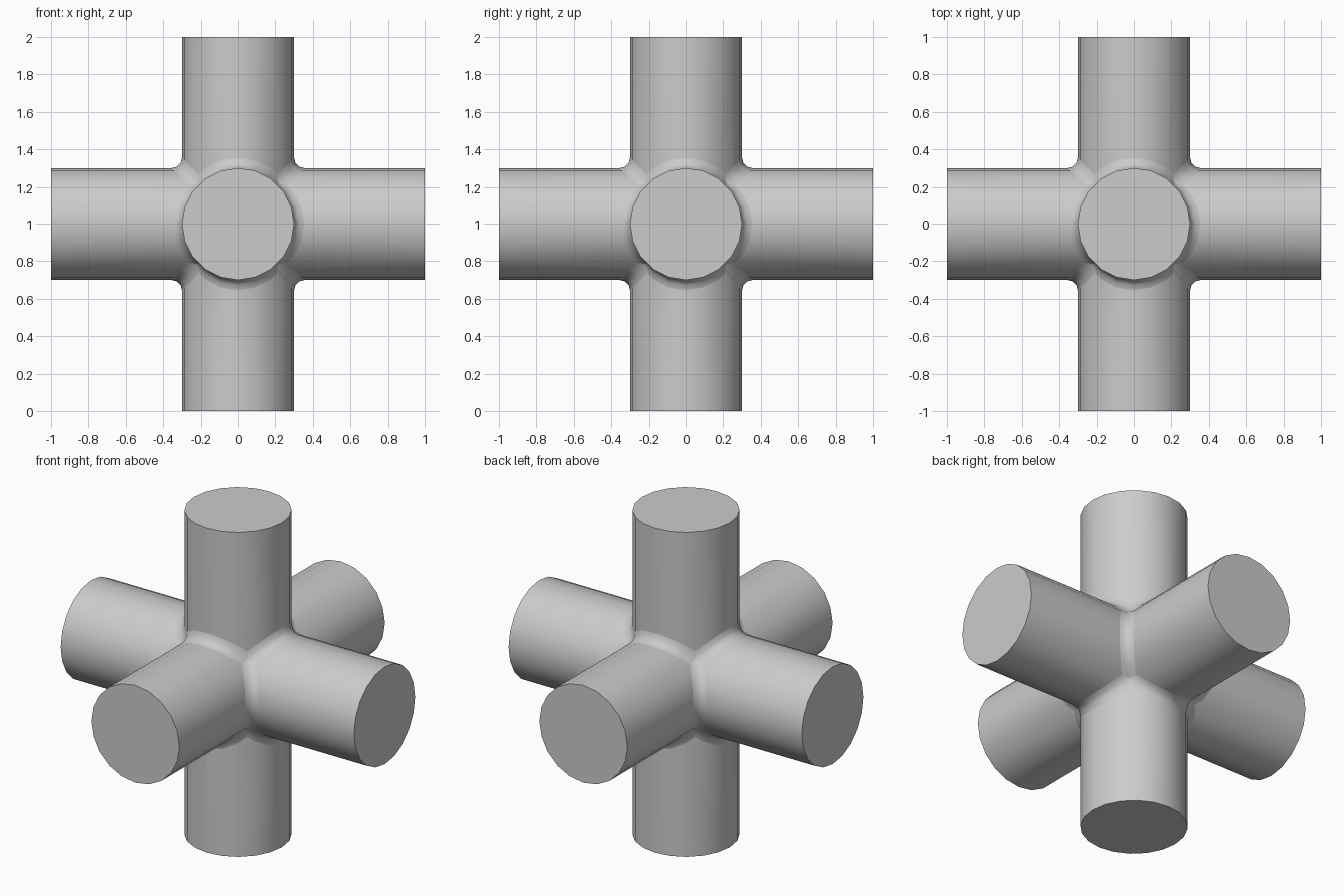
import bpy, bmesh
from math import sin, cos, pi, radians
from mathutils import Vector

if "Cube" in bpy.data.objects:
    bpy.data.objects.remove(bpy.data.objects["Cube"])

RADIUS, SIDES, FILLET, STEPS = 0.3, 20, 0.055, 3
CENTRE = Vector((0, 0, 1))

grey = bpy.data.materials.new("plain_grey")
grey.use_nodes = True
colour = (0.6, 0.6, 0.6, 1)
grey.diffuse_color = colour
grey.node_tree.nodes["Principled BSDF"].inputs["Base Color"].default_value = colour


def make_object(name, bm):
    bmesh.ops.recalc_face_normals(bm, faces=bm.faces)
    mesh = bpy.data.meshes.new(name)
    bm.to_mesh(mesh)
    bm.free()
    mesh.materials.append(grey)
    obj = bpy.data.objects.new(name, mesh)
    bpy.context.collection.objects.link(obj)
    return obj


def place(axis, along, u, v):
    """Point with 'along' on the given axis and u, v on the next two."""
    p = Vector((0, 0, 0))
    p[axis], p[(axis + 1) % 3], p[(axis + 2) % 3] = along, u, v
    return p + CENTRE


def tube(name, axis):
    bm = bmesh.new()
    rings = []
    for end in (-1, 1):
        rings.append([bm.verts.new(place(axis, end, RADIUS * cos(2 * pi * i / SIDES),
                                         RADIUS * sin(2 * pi * i / SIDES)))
                      for i in range(SIDES)])
    for i in range(SIDES):
        j = (i + 1) % SIDES
        bm.faces.new((rings[0][i], rings[0][j], rings[1][j], rings[1][i]))
    for ring in rings:
        bm.faces.new(ring)
    return make_object(name, bm)


def add_fillet(bm, axis, su, sv):
    """Concave quarter-round strip along the seam of two crossing tubes."""
    rows = []
    for k in range(-3, 4):
        a = 2 * pi * k / SIDES
        y, t = RADIUS * sin(a), RADIUS * cos(a)
        section = [(t - 0.03, t - 0.03)]
        for i in range(STEPS + 1):
            b = pi / 2 * i / STEPS
            section.append((t + FILLET * (1 - cos(b)), t + FILLET * (1 - sin(b))))
        rows.append([bm.verts.new(place(axis, y, su * u, sv * v)) for u, v in section])
    count = len(rows[0])
    for r0, r1 in zip(rows, rows[1:]):
        for i in range(count):
            j = (i + 1) % count
            bm.faces.new((r0[i], r0[j], r1[j], r1[i]))
    bm.faces.new(rows[0])
    bm.faces.new(rows[-1])


# Three crossing tubes joined into one body
body = tube("cross_tubes", 2)
for name, axis in (("side_tube_cutter", 0), ("front_back_tube_cutter", 1)):
    other = tube(name, axis)
    other.hide_render = True
    mod = body.modifiers.new("Union", "BOOLEAN")
    mod.operation, mod.solver, mod.object = "UNION", "EXACT", other
    bpy.context.view_layer.objects.active = body
    bpy.ops.object.modifier_apply(modifier=mod.name)
    bpy.data.objects.remove(other)

# Rounded weld strips in all twelve inner corners
bm = bmesh.new()
for axis in range(3):
    for su in (-1, 1):
        for sv in (-1, 1):
            add_fillet(bm, axis, su, sv)
fillets = make_object("joint_fillets", bm)

for obj in (body, fillets):
    bpy.ops.object.select_all(action="DESELECT")
    obj.select_set(True)
    bpy.context.view_layer.objects.active = obj
    bpy.ops.object.shade_smooth_by_angle(angle=radians(35))
